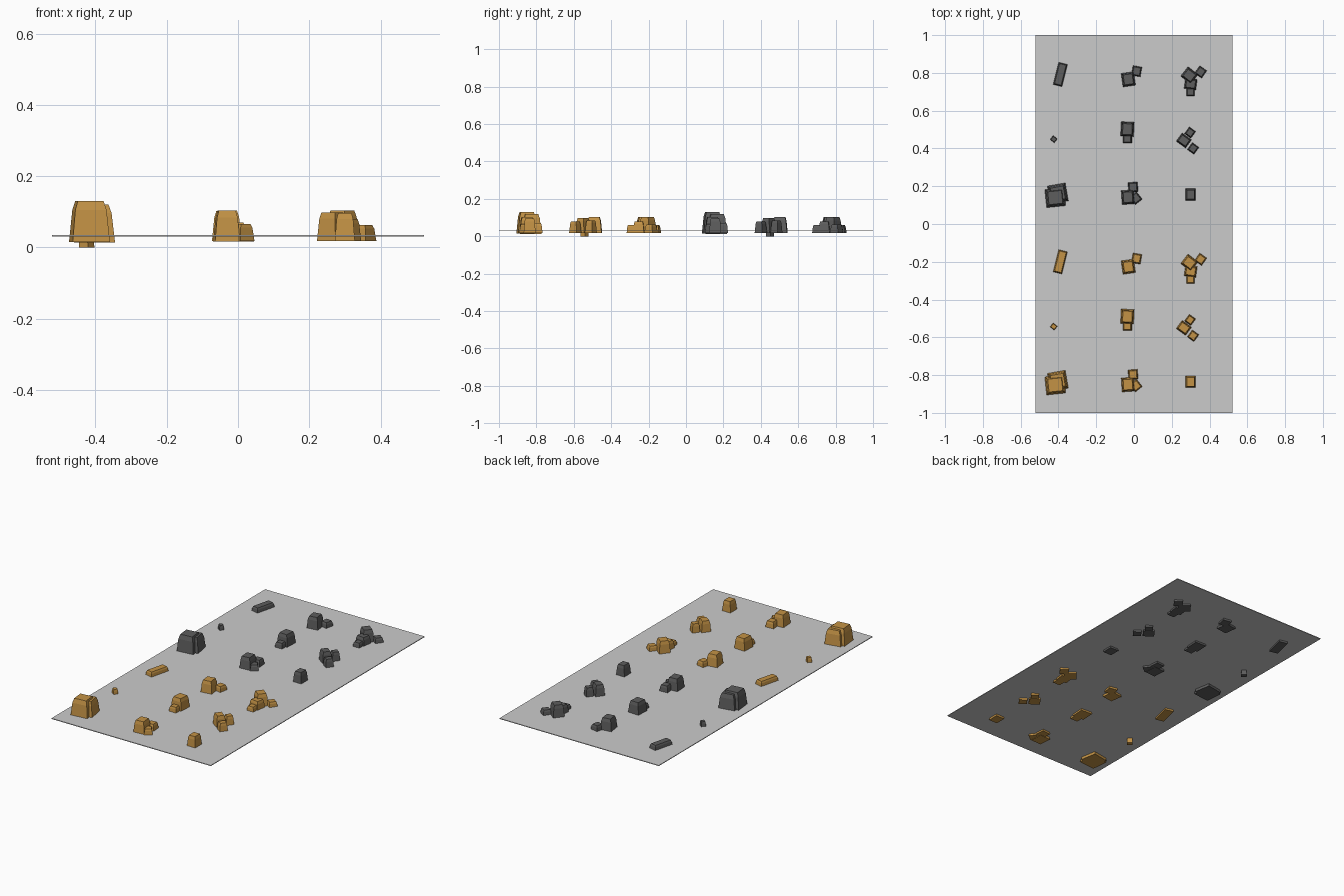
import bpy, bmesh, math
from mathutils import Matrix

if "Cube" in bpy.data.objects:
    bpy.data.objects.remove(bpy.data.objects["Cube"])


def material(name, color):
    m = bpy.data.materials.new(name)
    m.diffuse_color = color
    m.use_nodes = True
    m.node_tree.nodes["Principled BSDF"].inputs["Base Color"].default_value = m.diffuse_color
    return m


def add_object(name, bm, mat=None):
    bmesh.ops.recalc_face_normals(bm, faces=bm.faces[:])
    me = bpy.data.meshes.new(name)
    bm.to_mesh(me)
    bm.free()
    ob = bpy.data.objects.new(name, me)
    bpy.context.collection.objects.link(ob)
    if mat:
        me.materials.append(mat)
    return ob


def add_stone(bm, x, y, w, d, bottom, top, deg):
    """Tapered four-sided stone with a chamfered top edge."""
    rot = Matrix.Rotation(math.radians(deg), 2)
    h = top - bottom
    edge = min(w, d)
    rings = []
    # height fraction, inset as a share of the narrow side
    for f, inset in ((0, 0), (0.78, 0.085), (1, 0.16)):
        hw, hd = w / 2 - inset * edge, d / 2 - inset * edge
        ring = []
        for sx, sy in ((-1, -1), (1, -1), (1, 1), (-1, 1)):
            px = rot[0][0] * sx * hw + rot[0][1] * sy * hd
            py = rot[1][0] * sx * hw + rot[1][1] * sy * hd
            ring.append(bm.verts.new((x + px, y + py, bottom + f * h)))
        rings.append(ring)
    bm.faces.new(rings[0][::-1])
    bm.faces.new(rings[-1])
    for a, b in zip(rings, rings[1:]):
        for i in range(4):
            j = (i + 1) % 4
            bm.faces.new((a[i], a[j], b[j], b[i]))


# Each formation: stones as (x, y, width, depth, bottom, top, rotation)
formations = {
    "long_rock": [(-0.39, -0.20, 0.052, 0.125, 0.018, 0.06, -14)],
    "back_pair": [(-0.03, -0.226, 0.07, 0.075, 0.017, 0.103, 8),
                  (0.014, -0.183, 0.052, 0.056, 0.017, 0.064, -10)],
    "back_cluster": [(0.293, -0.205, 0.07, 0.066, 0.018, 0.104, -38),
                     (0.353, -0.187, 0.05, 0.052, 0.018, 0.062, -35),
                     (0.30, -0.25, 0.066, 0.06, 0.018, 0.08, -8),
                     (0.30, -0.294, 0.047, 0.047, 0.018, 0.06, 0)],
    "pebble": [(-0.425, -0.543, 0.032, 0.03, 0.0, 0.062, -38)],
    "middle_pair": [(-0.035, -0.49, 0.072, 0.08, 0.018, 0.102, -3),
                    (-0.035, -0.542, 0.05, 0.046, 0.018, 0.064, 0)],
    "middle_trio": [(0.264, -0.55, 0.064, 0.056, 0.018, 0.098, -36),
                    (0.297, -0.508, 0.044, 0.046, 0.018, 0.085, -36),
                    (0.313, -0.592, 0.046, 0.048, 0.018, 0.08, -36)],
    "large_rock": [(-0.417, -0.852, 0.105, 0.1, 0.015, 0.13, 6),
                   (-0.403, -0.83, 0.1, 0.1, 0.013, 0.12, 10)],
    "front_trio": [(-0.032, -0.85, 0.07, 0.077, 0.016, 0.103, 4),
                   (-0.005, -0.797, 0.054, 0.056, 0.018, 0.07, 5),
                   (0.01, -0.855, 0.05, 0.054, 0.018, 0.066, 38)],
    "single_rock": [(0.30, -0.836, 0.056, 0.064, 0.018, 0.096, 0)],
}

# The same set in ochre in front and dark grey behind
sets = [("ochre", 0.0, material("ochre_stone", (0.55, 0.29, 0.06, 1))),
        ("grey", 0.992, material("dark_stone", (0.11, 0.11, 0.11, 1)))]
for prefix, dy, mat in sets:
    for name, stones in formations.items():
        bm = bmesh.new()
        for x, y, *rest in stones:
            add_stone(bm, x, y + dy, *rest)
        add_object(prefix + "_" + name, bm, mat)

# Thin display base
bm = bmesh.new()
bmesh.ops.create_cube(bm, size=1, matrix=Matrix.Translation((0, 0, 0.032))
                      @ Matrix.Diagonal((1.044, 2.0, 0.004, 1)))
add_object("base_sheet", bm)
